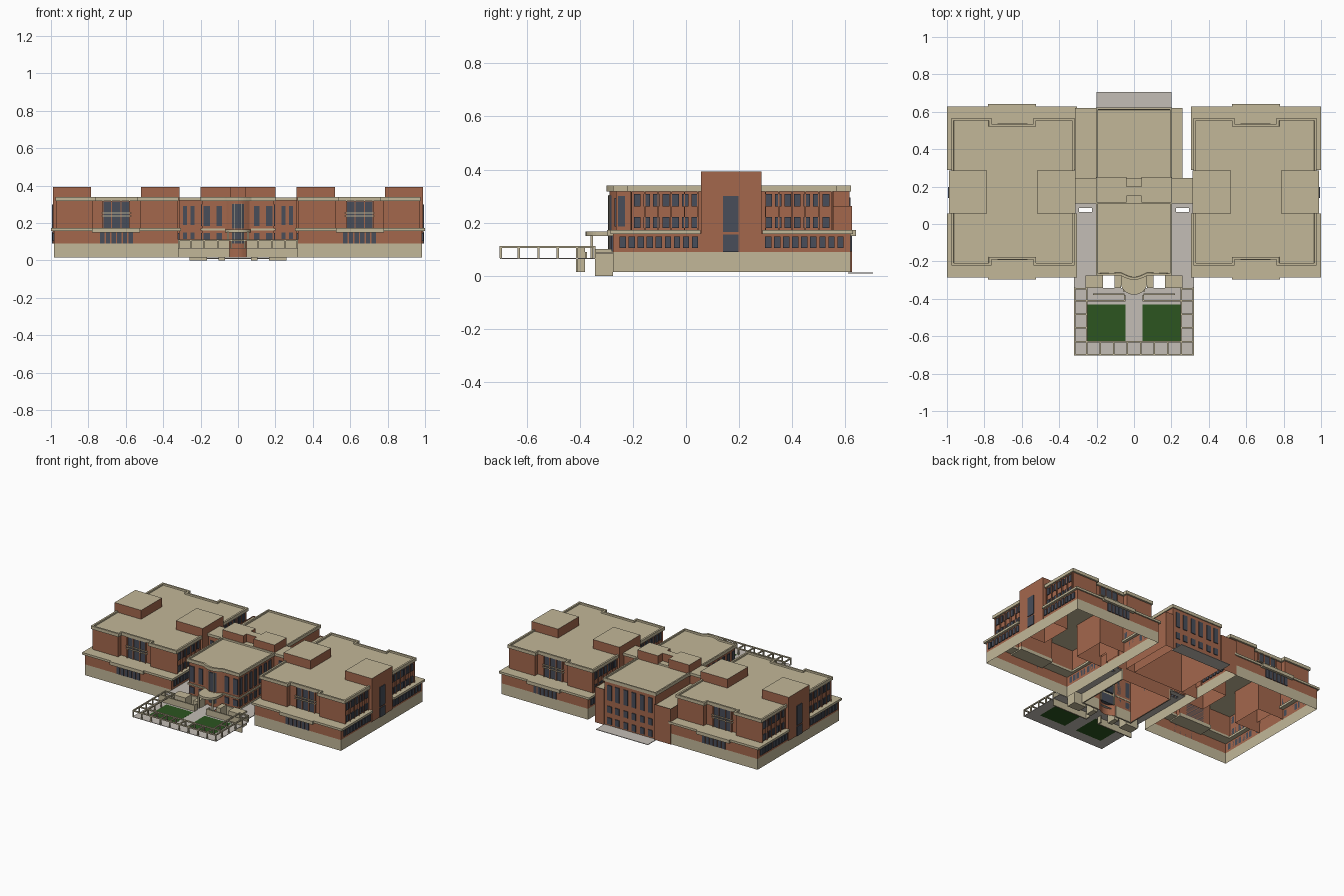
import bpy, bmesh, math
from mathutils import Vector

def mat(name, c):
    m = bpy.data.materials.new(name)
    m.diffuse_color = (*c, 1)
    return m

BRICK = mat("brick", (0.37, 0.137, 0.073))
STONE = mat("stone", (0.54, 0.475, 0.315))
GLASS = mat("glass", (0.065, 0.075, 0.10))
PAVE = mat("paving", (0.55, 0.51, 0.465))
GRASS = mat("grass", (0.025, 0.09, 0.014))
parts = {}

def part(name, m, mirror=False):
    """Fetch or start the mesh that collects one named part."""
    if name not in parts:
        parts[name] = (bmesh.new(), [m], mirror)
    return parts[name][0]

def prism(bm, pts, z0, z1, top=True, bottom=True, coping=0, top_index=0):
    lo = [bm.verts.new((x, y, z0)) for x, y in pts]
    hi = [bm.verts.new((x, y, z1)) for x, y in pts]
    n = len(pts)
    for i in range(n):
        j = (i + 1) % n
        bm.faces.new((lo[i], lo[j], hi[j], hi[i]))
    if bottom:
        bm.faces.new(lo[::-1])
    if top:
        f = bm.faces.new(hi)
        f.material_index = top_index
        if coping:
            f.normal_update()
            bmesh.ops.inset_region(bm, faces=[f], thickness=coping, depth=0)
            r = bmesh.ops.inset_region(bm, faces=[f], thickness=0.002, depth=-0.01)

def rect(x0, x1, y0, y1):
    return [(x0, y0), (x1, y0), (x1, y1), (x0, y1)]

def box(bm, x0, x1, y0, y1, z0, z1, **k):
    prism(bm, rect(min(x0, x1), max(x0, x1), min(y0, y1), max(y0, y1)), z0, z1, **k)

OPEN = dict(top=False, bottom=False)
MID = 0.172                       # wing front/back symmetry line in y
def fb(y, back):                  # reflect a front y position to the back
    return 2 * MID - y if back else y

# ---------------- side wings (right one built, left one mirrored) ----------------
base = part("wing_base", STONE, True)
box(base, 0.32, 0.985, -0.275, 0.62, 0.015, 0.09, **OPEN)
low = part("wing_lower_walls", BRICK, True)
box(low, 0.32, 0.985, -0.275, 0.62, 0.09, 0.16, **OPEN)

def wing_outline(o):              # upper storey with recessed window bays
    f, g, b, c = -0.21 - o, -0.178 - o, 0.555 + o, 0.523 + o
    return [(0.33 - o, f), (0.525 + o, f), (0.525 + o, g), (0.775 - o, g), (0.775 - o, f), (0.965 + o, f),
            (0.965 + o, b), (0.775 - o, b), (0.775 - o, c), (0.525 + o, c), (0.525 + o, b), (0.33 - o, b)]

prism(part("wing_upper_walls", BRICK, True), wing_outline(0), 0.16, 0.32, **OPEN)
prism(part("wing_roof", STONE, True), wing_outline(0.012), 0.318, 0.34, coping=0.018)

ledge = part("wing_ledge", STONE, True)
glass = part("wing_windows", GLASS, True)
trim = part("wing_window_bars", STONE, True)
pil = part("wing_pilasters", BRICK, True)
for back in (0, 1):
    Y = lambda y: fb(y, back)
    box(ledge, 0.305, 1.0, Y(-0.285), Y(-0.205), 0.158, 0.173)
    box(ledge, 0.525, 0.78, Y(-0.297), Y(-0.175), 0.15, 0.173)
    # tall bay window with mullions and cross bars
    box(glass, 0.58, 0.72, Y(-0.184), Y(-0.178), 0.173, 0.315)
    for x in (0.578, 0.623, 0.673, 0.718):
        box(pil, x, x + 0.006, Y(-0.19), Y(-0.178), 0.173, 0.318)
    for z in (0.235, 0.252):
        box(trim, 0.57, 0.73, Y(-0.192), Y(-0.178), z, z + 0.005)
    for i in range(6):            # ground floor window group
        x = 0.562 + i * 0.0305
        box(glass, x, x + 0.023, Y(-0.281), Y(-0.275), 0.092, 0.15)
    for s in (0, 1):              # outer and inner side walls
        wl, wu, d = ((0.985, 0.965, 1) if s == 0 else (0.32, 0.33, -1))
        box(ledge, wu - d * 0.01, wl + d * 0.015, Y(-0.285), Y(0.055), 0.158, 0.173)
        for i in range(9):
            y = -0.25 + i * 0.034
            box(glass, wl, wl + d * 0.006, Y(y), Y(y + 0.024), 0.105, 0.148)
        for i in range(7):
            y = -0.196 + i * 0.036
            for z0, z1 in ((0.18, 0.222), (0.26, 0.308)):
                box(glass, wu, wu + d * 0.006, Y(y), Y(y + 0.025), z0, z1)
        for i in range(6):
            y = -0.208 + i * 0.05
            box(pil, wu, wu + d * 0.009, Y(y), Y(y + 0.005), 0.173, 0.318)

# stair towers rising above the wing roofs
tower = part("wing_towers", BRICK, True)
parts["wing_towers"][1].append(STONE)
for x0, x1 in ((0.785, 0.99), (0.312, 0.518)):
    box(tower, x0, x1, 0.057, 0.285, 0.09, 0.392, bottom=False, top_index=1)
for x, d in ((0.99, 1), (0.312, -1)):
    for z0, z1 in ((0.09, 0.155), (0.165, 0.30)):
        box(glass, x, x + d * 0.005, 0.14, 0.198, z0, z1)

# ---------------- central block ----------------
def bow(r_out, half=0.07, n=10, y=-0.272):   # shallow bowed bay
    return [(half * t, y - r_out * math.cos(t * math.pi / 2))
            for t in [-1 + 2 * i / n for i in range(n + 1)]]

def front_outline(o):
    return [(-0.2 - o, -0.272 - o), *bow(0.024, 0.07 + o, y=-0.272 - o), (0.2 + o, -0.272 - o),
            (0.2 + o, 0.12), (-0.2 - o, 0.12)]

cw = part("centre_walls", BRICK)
cr = part("centre_roofs", STONE)
prism(cw, front_outline(-0.008), 0.015, 0.32, **OPEN)
prism(cr, front_outline(0.003), 0.318, 0.34, coping=0.014)
# link to the wings
box(cw, -0.33, 0.33, 0.12, 0.235, 0.09, 0.325, **OPEN)
box(cr, -0.325, 0.325, 0.11, 0.245, 0.32, 0.338)
# rear block with lower side bays
box(cw, -0.195, 0.195, 0.235, 0.615, 0.015, 0.32, **OPEN)
box(cr, -0.203, 0.203, 0.235, 0.622, 0.318, 0.34, coping=0.014)
for x0, x1 in ((-0.32, -0.195), (0.195, 0.262)):
    box(cw, x0, x1, 0.235, 0.625, 0.015, 0.262, **OPEN)
    box(cr, x0 + 0.004, x1 - 0.004, 0.235, 0.62, 0.245, 0.257)
# roof towers
ct = part("centre_towers", BRICK)
parts["centre_towers"][1].append(STONE)
for x0, x1, y0, y1 in ((-0.2, -0.04, 0.115, 0.25), (0.04, 0.2, 0.115, 0.25), (-0.04, 0.04, 0.15, 0.2)):
    box(ct, x0, x1, y0, y1, 0.31, 0.392, top_index=1)
# stone plinth and belt course
sb = part("centre_plinth", STONE, True)
box(sb, 0.192, 0.2, -0.272, 0.12, 0.015, 0.09)
box(sb, 0.07, 0.2, -0.272, -0.262, 0.015, 0.09)
box(sb, 0.192, 0.2, -0.272, 0.12, 0.16, 0.17)
box(sb, 0.07, 0.2, -0.272, -0.262, 0.16, 0.17)

cg = part("centre_windows", GLASS, True)
for x, w in ((0.085, 0.03), (0.15, 0.034)):          # front facade
    box(cg, x, x + w, -0.27, -0.264, 0.185, 0.292)
    box(cg, x, x + w, -0.27, -0.264, 0.105, 0.148)
for i in range(7):                                   # court sides
    y = -0.256 + i * 0.053
    box(cg, 0.192, 0.197, y, y + 0.026, 0.185, 0.30)
    box(cg, 0.192, 0.197, y, y + 0.026, 0.105, 0.148)
for x in (0.232, 0.272):                             # link, both faces
    box(cg, x, x + 0.023, 0.115, 0.12, 0.19, 0.292)
    box(cg, x, x + 0.023, 0.115, 0.12, 0.115, 0.15)
for x in (0.015, 0.08, 0.14):                        # rear facade
    for z0, z1 in ((0.19, 0.295), (0.105, 0.15), (0.025, 0.07)):
        box(cg, x, x + 0.032, 0.615, 0.62, z0, z1)
# bowed glazing over the entrance
bg = part("bow_window", GLASS)
arc = bow(0.029, 0.052, y=-0.264)
for z0, z1 in ((0.09, 0.152), (0.172, 0.302)):
    prism(bg, arc + [(0.052, -0.262), (-0.052, -0.262)], z0, z1)
bm_ = part("bow_mullions", STONE)
for x in (-0.052, -0.018, 0.018, 0.052):
    yy = -0.264 - 0.031 * math.cos(x / 0.052 * math.pi / 2)
    box(bm_, x - 0.002, x + 0.002, yy - 0.002, yy + 0.012, 0.09, 0.305)

# ---------------- entrance terrace ----------------
canopy = [(0.07 * math.cos(a), -0.315 - 0.063 * math.sin(-a))
          for a in [math.pi + math.pi * i / 16 for i in range(17)]]
canopy = [(x, -0.315 - abs(y + 0.315)) for x, y in canopy]
prism(part("entrance_canopy", STONE), canopy + [(0.07, -0.265), (-0.07, -0.265)], 0.15, 0.166)
es = part("entrance_walls", STONE, True)
box(es, 0.165, 0.26, -0.342, -0.275, 0.0, 0.1)
box(es, 0.07, 0.104, -0.342, -0.275, 0.0, 0.1)
box(es, 0.05, 0.22, -0.38, -0.372, 0.065, 0.09)
box(es, 0.045, 0.32, -0.414, -0.406, 0.015, 0.108)
box(es, 0.045, 0.053, -0.414, -0.38, 0.015, 0.108)
box(es, 0.048, 0.058, -0.36, -0.35, 0.065, 0.152)    # canopy posts

# ---------------- paving, lawns ----------------
pv = part("paving", PAVE, True)
T, B = 0.066, 0.063
for x0, x1, y0, y1 in ((0, 0.045, -0.625, -0.27), (0.25, 0.322, -0.625, -0.342), (0, 0.322, -0.70, -0.625),
                       (0.045, 0.25, -0.43, -0.342)):
    box(pv, x0, x1, y0, y1, B, T)
for x0, x1, y0, y1 in ((0.2, 0.32, -0.342, 0.065), (0.2, 0.225, 0.065, 0.085), (0.295, 0.32, 0.065, 0.085),
                       (0.2, 0.32, 0.085, 0.12)):
    box(pv, x0, x1, y0, y1, 0.083, 0.087)
box(pv, 0, 0.2, 0.61, 0.705, 0.009, 0.013)
box(part("lawns", GRASS, True), 0.045, 0.25, -0.625, -0.43, B, T + 0.001)

# ---------------- pergola round the garden ----------------
pg = part("pergola", STONE, True)
H0, H1, w = 0.104, 0.112, 0.004
for x, yend in ((0.318, -0.34), (0.252, -0.34)):
    box(pg, x - w, x + w, -0.70 if x > 0.3 else -0.63, yend, H0, H1)
for y, x in ((-0.698, 0.322), (-0.63, 0.322)):
    box(pg, 0, x, y - w, y + w, H0, H1)
for y in (-0.63, -0.555, -0.483, -0.41, -0.345):     # side bays
    box(pg, 0.252, 0.318, y - w, y + w, H0, H1)
    for x in (0.252, 0.318):
        box(pg, x - w, x + w, y - w, y + w, T, H0)
for x in (0.037, 0.107, 0.18, 0.252, 0.318):         # front bays
    box(pg, x - w, x + w, -0.698, -0.63, H0, H1)
    for y in (-0.698, -0.63):
        box(pg, x - w, x + w, y - w, y + w, T, H0)

# ---------------- turn the collected parts into objects ----------------
for name, (bm, mats, mirror) in parts.items():
    me = bpy.data.meshes.new(name)
    bm.to_mesh(me)
    bm.free()
    for m in mats:
        me.materials.append(m)
    ob = bpy.data.objects.new(name, me)
    bpy.context.collection.objects.link(ob)
    if mirror:
        md = ob.modifiers.new("mirror", 'MIRROR')
        md.use_mirror_merge = False
